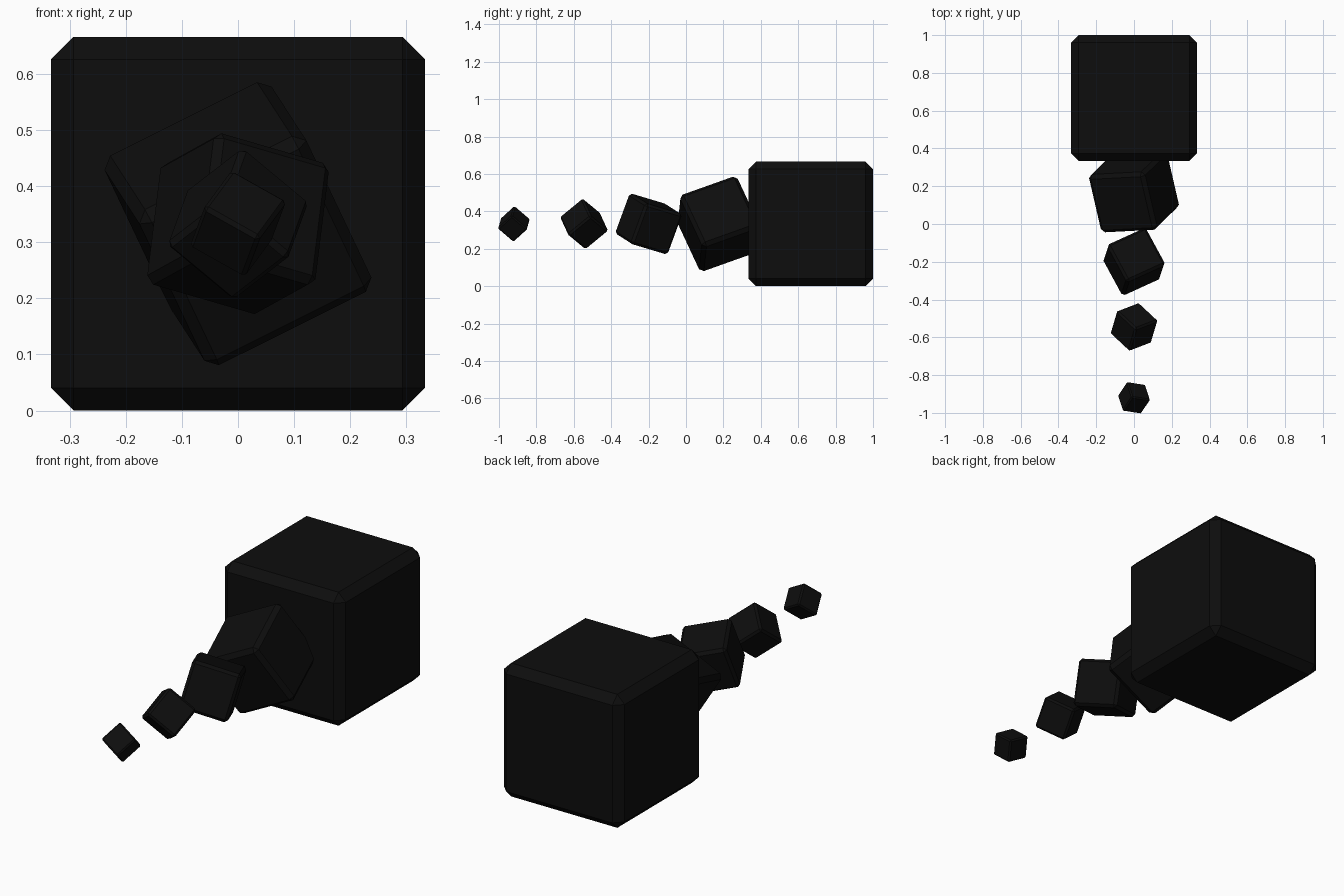
import bpy
import bmesh
from math import radians

if "Cube" in bpy.data.objects:
    bpy.data.objects.remove(bpy.data.objects["Cube"])

# near-black material shared by every block
black = bpy.data.materials.new("matte_black")
black.diffuse_color = (0.004, 0.004, 0.004, 1)
black.use_nodes = True
black.node_tree.nodes["Principled BSDF"].inputs["Base Color"].default_value = black.diffuse_color


def block(name, size, y, angles):
    """Chamfered cube on the centre line; the chamfer scales with the size."""
    bm = bmesh.new()
    bmesh.ops.create_cube(bm, size=size)
    bmesh.ops.bevel(bm, geom=bm.edges[:], offset=size * 0.06, segments=1,
                    affect='EDGES', profile=0.5)
    mesh = bpy.data.meshes.new(name)
    bm.to_mesh(mesh)
    bm.free()
    mesh.materials.append(black)
    ob = bpy.data.objects.new(name, mesh)
    ob.location = (0, y, 0.333)
    ob.rotation_euler = [radians(a) for a in angles]
    bpy.context.collection.objects.link(ob)


# large upright block at the back
block("main_block", 0.666, 0.667, (0, 0, 0))

# trail of tumbling blocks, each 0.7 times the one before
trail = [
    (0.173, (21.5, -26.5, 3)),
    (-0.2, (-15.3, 14.8, 24.5)),
    (-0.545, (51.5, 37.8, 21)),
    (-0.92, (43.7, 29, -9)),
]
for i, (y, angles) in enumerate(trail):
    block(f"trail_block_{i + 1}", 0.333 * 0.7 ** i, y, angles)
